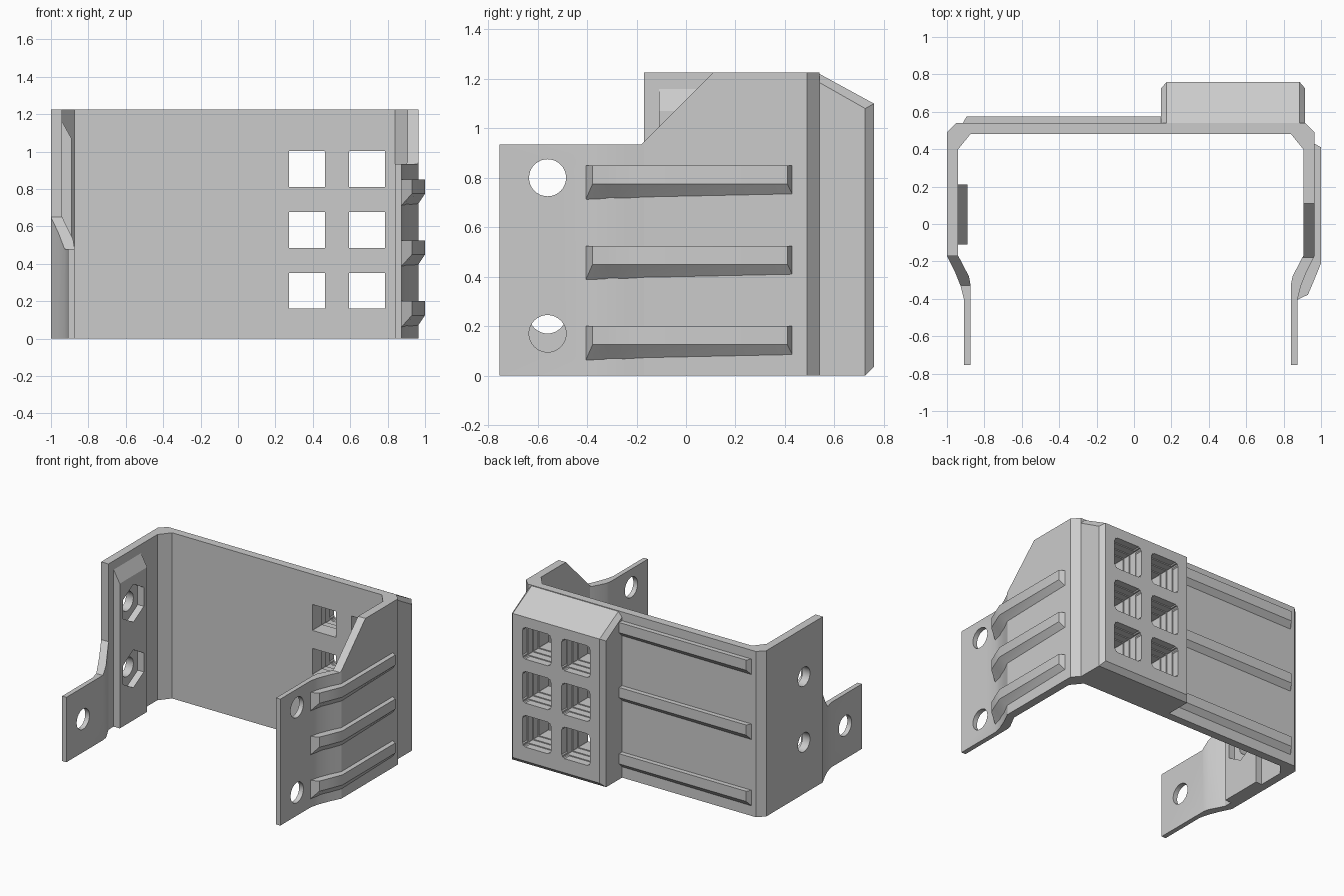
import bpy
import bmesh
import math
from mathutils import Matrix

cube = bpy.data.objects.get("Cube")
if cube:
    bpy.data.objects.remove(cube)

H = 1.225        # bracket height
MID = -0.0175    # symmetry line of the bracket
BACK = 0.54      # outer face of the back plate

grey = bpy.data.materials.new("grey plastic")
grey.use_nodes = True
GREY = (0.6, 0.6, 0.6, 1)
grey.diffuse_color = GREY
grey.node_tree.nodes["Principled BSDF"].inputs["Base Color"].default_value = GREY


def finish(name, bm):
    bmesh.ops.recalc_face_normals(bm, faces=bm.faces)
    mesh = bpy.data.meshes.new(name)
    bm.to_mesh(mesh)
    bm.free()
    obj = bpy.data.objects.new(name, mesh)
    bpy.context.collection.objects.link(obj)
    mesh.materials.append(grey)
    return obj


def add_loft(bm, first, second):
    """Closed solid between two matching loops of points."""
    a = [bm.verts.new(p) for p in first]
    b = [bm.verts.new(p) for p in second]
    bm.faces.new(a)
    bm.faces.new(b)
    n = len(a)
    for i in range(n):
        j = (i + 1) % n
        bm.faces.new((a[i], a[j], b[j], b[i]))


def prism_x(name, yz, x0, x1):
    bm = bmesh.new()
    add_loft(bm, [(x0, y, z) for y, z in yz], [(x1, y, z) for y, z in yz])
    return finish(name, bm)


def hull(name, points):
    bm = bmesh.new()
    verts = [bm.verts.new(p) for p in points]
    bmesh.ops.convex_hull(bm, input=verts)
    bmesh.ops.dissolve_limit(bm, angle_limit=0.01, verts=bm.verts, edges=bm.edges)
    return finish(name, bm)


def hole(y, z, radius, sides, x0, x1):
    """Round or hexagonal cutter along x, with a vertex at the top."""
    turn = [2 * math.pi * i / sides for i in range(sides)]
    ring = [(y + radius * math.sin(t), z + radius * math.cos(t)) for t in turn]
    return prism_x("hole_cutter", ring, x0, x1)


def cut(targets, cutter):
    cutter.hide_render = True
    for obj in targets:
        mod = obj.modifiers.new("cut", "BOOLEAN")
        mod.operation = "DIFFERENCE"
        mod.solver = "EXACT"
        mod.object = cutter
        bpy.context.view_layer.objects.active = obj
        bpy.ops.object.modifier_apply(modifier=mod.name)
    bpy.data.objects.remove(cutter)


# U-shaped bracket: half outline, mirrored across the middle
outer = [(0.9325, BACK), (0.9825, 0.49), (0.9825, -0.17), (0.9425, -0.25),
         (0.91, -0.33), (0.8925, -0.4), (0.8925, -0.755)]
inner = [(0.8575, -0.755), (0.8575, -0.32), (0.865, -0.28), (0.9225, -0.17),
         (0.9225, 0.4), (0.8575, 0.48)]
half = outer + inner
outline = [(MID + x, y) for x, y in half] + [(MID - x, y) for x, y in reversed(half)]
bm = bmesh.new()
add_loft(bm, [(x, y, 0) for x, y in outline], [(x, y, H) for x, y in outline])
bracket = finish("bracket", bm)

# Lowered arm tops
cut([bracket], prism_x("right_arm_cutter",
                       [(-0.9, 0.48), (-0.33, 0.48), (-0.17, 0.65), (-0.17, 1.4), (-0.9, 1.4)], -1.2, -0.5))
cut([bracket], prism_x("left_arm_cutter",
                       [(-0.9, 0.935), (-0.18, 0.935), (0.21, 1.325), (0.21, 1.4), (-0.9, 1.4)], 0.5, 1.2))

# Mounting holes in the tabs
for z, x0, x1 in ((0.8, 0.7, 1.1), (0.17, 0.7, 1.1), (0.245, -1.1, -0.7)):
    cut([bracket], hole(-0.56, z, 0.075, 32, x0, x1))

# Raised nut pad inside the right wall, with round holes and hexagonal pockets
pad = hull("nut_pad", [(x, y, z) for y in (-0.11, 0.21)
                       for x, z in ((-0.94, 0), (-0.89, 0), (-0.89, 1.07), (-0.94, 1.16))])
for z in (0.38, 0.865):
    cut([pad], hole(0.05, z, 0.14, 6, -1, -0.8))
    cut([bracket], hole(0.05, z, 0.07, 32, -1.1, -0.9))

# Chamfered connector block on the back
core = [(BACK, 0), (0.725, 0), (0.76, 0.035), (0.76, 1.1), (BACK, 1.22)]
side = [(BACK, 0), (0.725, 0), (0.725, 1.08), (BACK, 1.185)]
block = hull("connector_block",
             [(x, y, z) for x in (0.175, 0.885) for y, z in core] +
             [(x, y, z) for x in (0.145, 0.915) for y, z in side])

# Stepped windows through the plate and the block, widening to the back
STEPS = 4
for step in range(STEPS):
    r = 0.096 + 0.007 * step
    c = 0.025 if step == STEPS - 1 else 0.001
    y0 = 0.4 if step == 0 else BACK + 0.055 * step
    corner = [(r, r - c), (r - c, r), (c - r, r), (-r, r - c),
              (-r, c - r), (c - r, -r), (r - c, -r), (r, c - r)]
    bm = bmesh.new()
    for row in range(3):
        for col in range(2):
            cx, cz = 0.368 + 0.322 * col, 0.256 + 0.325 * row
            add_loft(bm, [(cx + u, y0, cz + v) for u, v in corner],
                     [(cx + u, 0.85, cz + v) for u, v in corner])
    cut([bracket, block] if step == 0 else [block], finish("window_cutter", bm))


def rib(name, wall, crest, top, depth=0.075):
    """Strip with a flat top and an underside sloping at 45 degrees."""
    bm = bmesh.new()
    rings = []
    for (wx, wy), (cx, cy) in zip(wall, crest):
        drop = math.hypot(cx - wx, cy - wy)
        rings.append([bm.verts.new(p) for p in (
            (wx, wy, top), (cx, cy, top), (cx, cy, top - depth),
            (wx, wy, top - depth - drop))])
    for a, b in zip(rings, rings[1:]):
        for i in range(4):
            j = (i + 1) % 4
            bm.faces.new((a[i], a[j], b[j], b[i]))
    bm.faces.new(rings[0])
    bm.faces.new(rings[-1])
    return finish(name, bm)


# Bent ribs on the left wall, straight ribs on the back plate
parts = [bracket, pad, block]
arm_wall = [(0.964, 0.43), (0.964, -0.17), (0.892, -0.31), (0.874, -0.405)]
arm_crest = [(1.0, 0.41), (1.0, -0.21), (0.955, -0.32), (0.93, -0.378)]
for i, top in enumerate((0.2, 0.525, 0.85)):
    parts.append(rib(f"arm_rib_{i + 1}", arm_wall, arm_crest, top))
for i, top in enumerate((0.19, 0.68, 1.16)):
    parts.append(rib(f"back_rib_{i + 1}", [(-0.915, BACK), (0.15, BACK)],
                     [(-0.895, 0.575), (0.15, 0.575)], top))

# Smooth bends, sharp corners
bpy.ops.object.select_all(action="DESELECT")
for obj in parts:
    obj.select_set(True)
bpy.context.view_layer.objects.active = bracket
bpy.ops.object.shade_smooth_by_angle(angle=math.radians(25))
